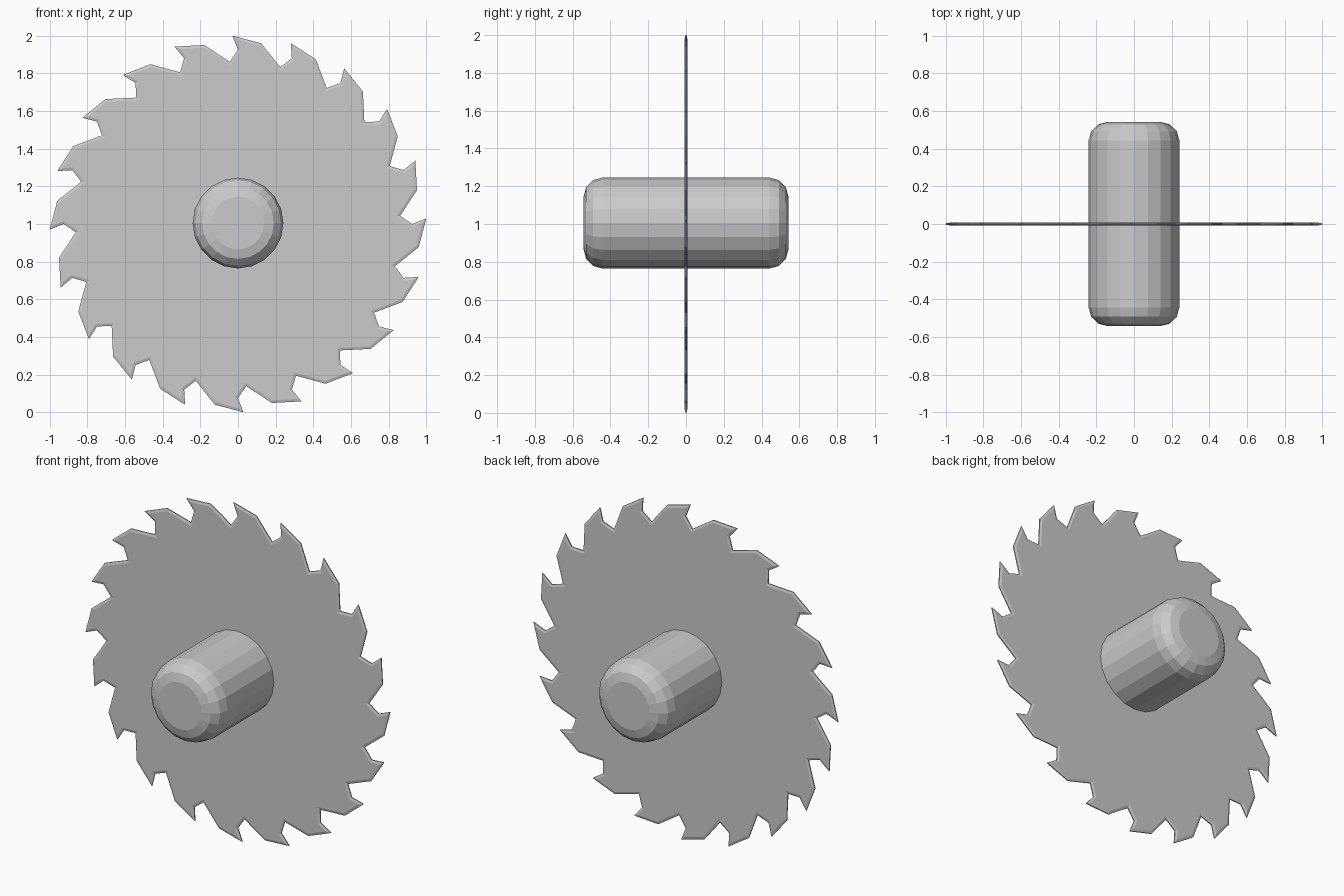
import bpy, bmesh, math

if "Cube" in bpy.data.objects:
    bpy.data.objects.remove(bpy.data.objects["Cube"])

TEETH = 20
# One tooth, counter-clockwise: (angle offset in degrees, radius)
TOOTH = [(-1.7, 0.925), (1.2, 0.862), (9.0, 0.967), (18.0, 1.0)]


def link(name, bm):
    mesh = bpy.data.meshes.new(name)
    bm.to_mesh(mesh)
    bm.free()
    obj = bpy.data.objects.new(name, mesh)
    bpy.context.collection.objects.link(obj)
    return obj


# Toothed blade: thin extruded disc whose outer edges are ground to a bevel
bm = bmesh.new()
ring = []
for i in range(TEETH):
    start = 91.7 + i * 360 / TEETH
    for offset, radius in TOOTH:
        a = math.radians(start + offset)
        ring.append(bm.verts.new((radius * math.cos(a), -0.003, radius * math.sin(a))))
front = bm.faces.new(ring)
ext = bmesh.ops.extrude_face_region(bm, geom=[front], use_keep_orig=True)
back = [g for g in ext["geom"] if isinstance(g, bmesh.types.BMFace)]
moved = [g for g in ext["geom"] if isinstance(g, bmesh.types.BMVert)]
bmesh.ops.translate(bm, verts=moved, vec=(0, 0.006, 0))
bmesh.ops.recalc_face_normals(bm, faces=bm.faces[:])
for face in [front] + back:
    bmesh.ops.inset_region(bm, faces=[face], thickness=0.014, depth=0.0045,
                           use_even_offset=True)
blade = link("saw_blade", bm)
blade.location.z = 1.0

# Axle hub: cylinder through the blade with rounded rims
bm = bmesh.new()
bmesh.ops.create_cone(bm, cap_ends=True, segments=20,
                      radius1=0.241, radius2=0.241, depth=1.084)
hub = link("axle_hub", bm)
hub.rotation_euler.x = math.pi / 2
hub.location.z = 1.005
bevel = hub.modifiers.new("rounded_rims", "BEVEL")
bevel.width = 0.1
bevel.segments = 3
bevel.limit_method = "ANGLE"
bevel.angle_limit = math.radians(40)
